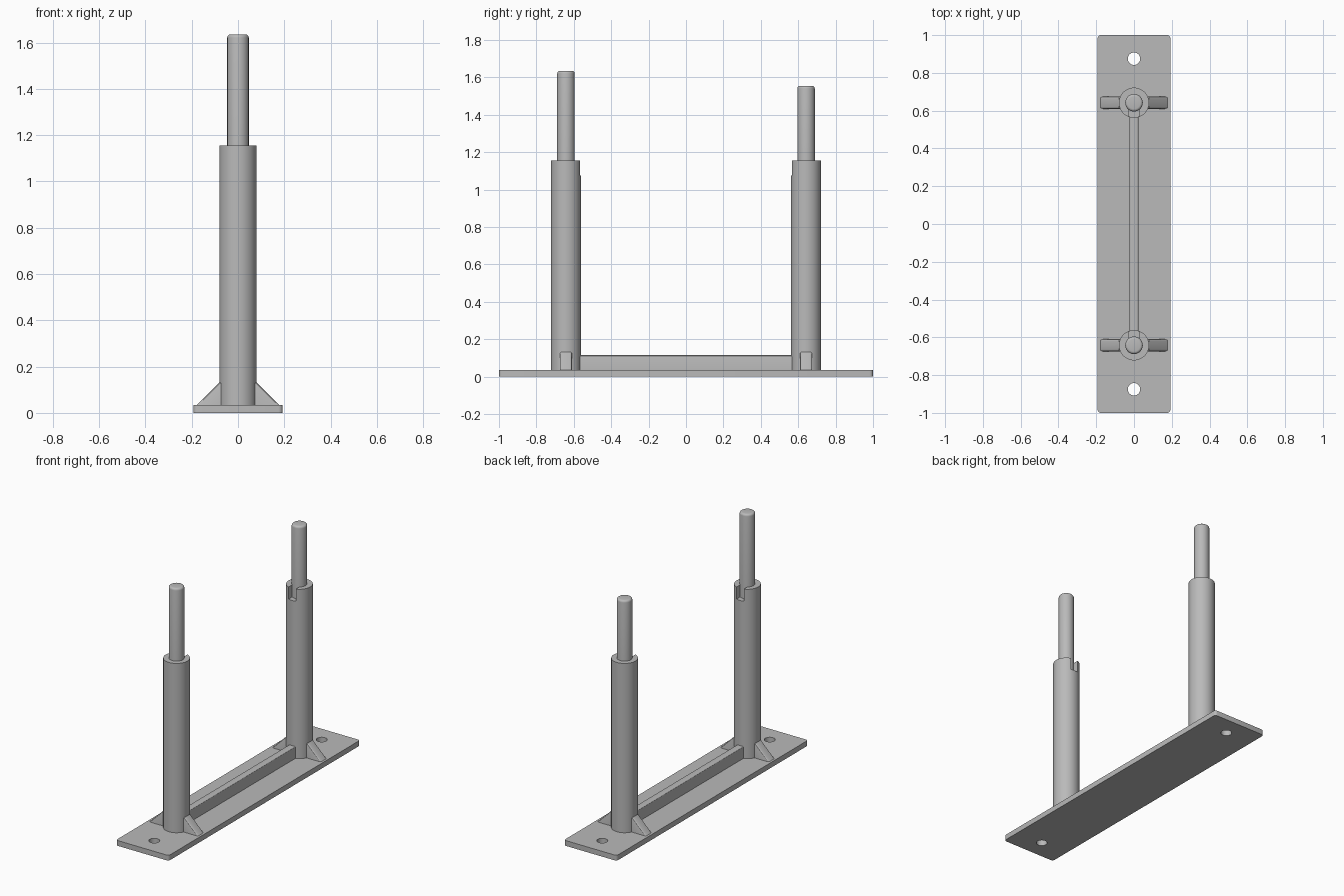
import bpy, bmesh, math

if "Cube" in bpy.data.objects:
    bpy.data.objects.remove(bpy.data.objects["Cube"])

PLATE_T, POST_Y, TUBE_R, TUBE_TOP = 0.035, 0.642, 0.08, 1.155

steel = bpy.data.materials.new("grey steel")
steel.diffuse_color = (0.49, 0.49, 0.49, 1)
steel.use_nodes = True
steel.node_tree.nodes["Principled BSDF"].inputs["Base Color"].default_value = steel.diffuse_color


def finish(obj, name):
    obj.name = name
    obj.data.materials.clear()
    obj.data.materials.append(steel)
    bpy.ops.object.select_all(action='DESELECT')
    obj.select_set(True)
    bpy.context.view_layer.objects.active = obj
    bpy.ops.object.shade_smooth_by_angle(angle=math.radians(30))
    return obj


def cylinder(r, z0, z1, y, sides=48):
    bpy.ops.mesh.primitive_cylinder_add(vertices=sides, radius=r, depth=z1 - z0,
                                        location=(0, y, (z0 + z1) / 2))
    return bpy.context.object


def box(x0, x1, y0, y1, z0, z1):
    bpy.ops.mesh.primitive_cube_add(size=1, location=((x0 + x1) / 2, (y0 + y1) / 2, (z0 + z1) / 2))
    obj = bpy.context.object
    obj.scale = (x1 - x0, y1 - y0, z1 - z0)
    bpy.ops.object.transform_apply(location=True, scale=True)
    return obj


def bevel(obj, width, segments, pick):
    """Round the edges whose two end points pass the rule."""
    bm = bmesh.new()
    bm.from_mesh(obj.data)
    edges = [e for e in bm.edges if pick(e.verts[0].co, e.verts[1].co)]
    bmesh.ops.bevel(bm, geom=edges, offset=width, segments=segments,
                    profile=0.5, affect='EDGES')
    bm.to_mesh(obj.data)
    bm.free()


def cut(obj, cutter):
    mod = obj.modifiers.new("cut", 'BOOLEAN')
    mod.operation, mod.solver, mod.object = 'DIFFERENCE', 'EXACT', cutter
    bpy.context.view_layer.objects.active = obj
    bpy.ops.object.modifier_apply(modifier=mod.name)
    bpy.data.objects.remove(cutter)


# Base plate with rounded corners and two bolt holes
plate = box(-0.193, 0.193, -1, 1, 0, PLATE_T)
bevel(plate, 0.018, 4, lambda a, b: abs(a.z - b.z) > 0.01)
for s in (-1, 1):
    cut(plate, cylinder(0.033, -0.1, 0.2, s * 0.875, 32))
finish(plate, "base_plate")

# Tie bar between the posts, with rounded upper edges
bar = box(-0.024, 0.024, -POST_Y + 0.07, POST_Y - 0.07, PLATE_T, 0.115)
bevel(bar, 0.01, 3, lambda a, b: min(a.z, b.z) > 0.1 and abs(a.y - b.y) > 0.1)
finish(bar, "tie_bar")


def gusset(y, side, name):
    """Sloped rib with rounded upper edges and toe."""
    profile = [(0.06, PLATE_T), (0.178, PLATE_T), (0.08, 0.132), (0.06, 0.132)]
    bm = bmesh.new()
    rows = [[bm.verts.new((side * x, y + d, z)) for x, z in profile] for d in (-0.032, 0.032)]
    bm.faces.new(rows[0])
    bm.faces.new(rows[1])
    for i in range(4):
        j = (i + 1) % 4
        bm.faces.new((rows[0][i], rows[0][j], rows[1][j], rows[1][i]))
    bmesh.ops.recalc_face_normals(bm, faces=bm.faces)
    mesh = bpy.data.meshes.new(name)
    bm.to_mesh(mesh)
    bm.free()
    obj = bpy.data.objects.new(name, mesh)
    bpy.context.collection.objects.link(obj)
    bevel(obj, 0.01, 3, lambda a, b: abs(a.y - b.y) < 0.001
          and abs(a.x - b.x) > 0.01 and max(a.z, b.z) > 0.1)
    finish(obj, name)


# Posts: slotted tube, rounded pin and a pair of gussets each
for label, s, pin_top in (("front", -1, 1.635), ("back", 1, 1.555)):
    y = s * POST_Y
    tube = cylinder(TUBE_R, PLATE_T, TUBE_TOP, y, 64)
    inner, outer = sorted((y - s * 0.03, y - s * 0.12))
    cut(tube, box(-0.026, 0.026, inner, outer, 1.075, 1.3))
    finish(tube, label + "_tube")

    pin = cylinder(0.0465, 1.0, pin_top, y)
    half = (pin_top - 1.0) / 2
    bevel(pin, 0.014, 4, lambda a, b: min(a.z, b.z) > half - 0.001)
    finish(pin, label + "_pin")

    for side, word in ((-1, "left"), (1, "right")):
        gusset(y, side, label + "_" + word + "_gusset")
